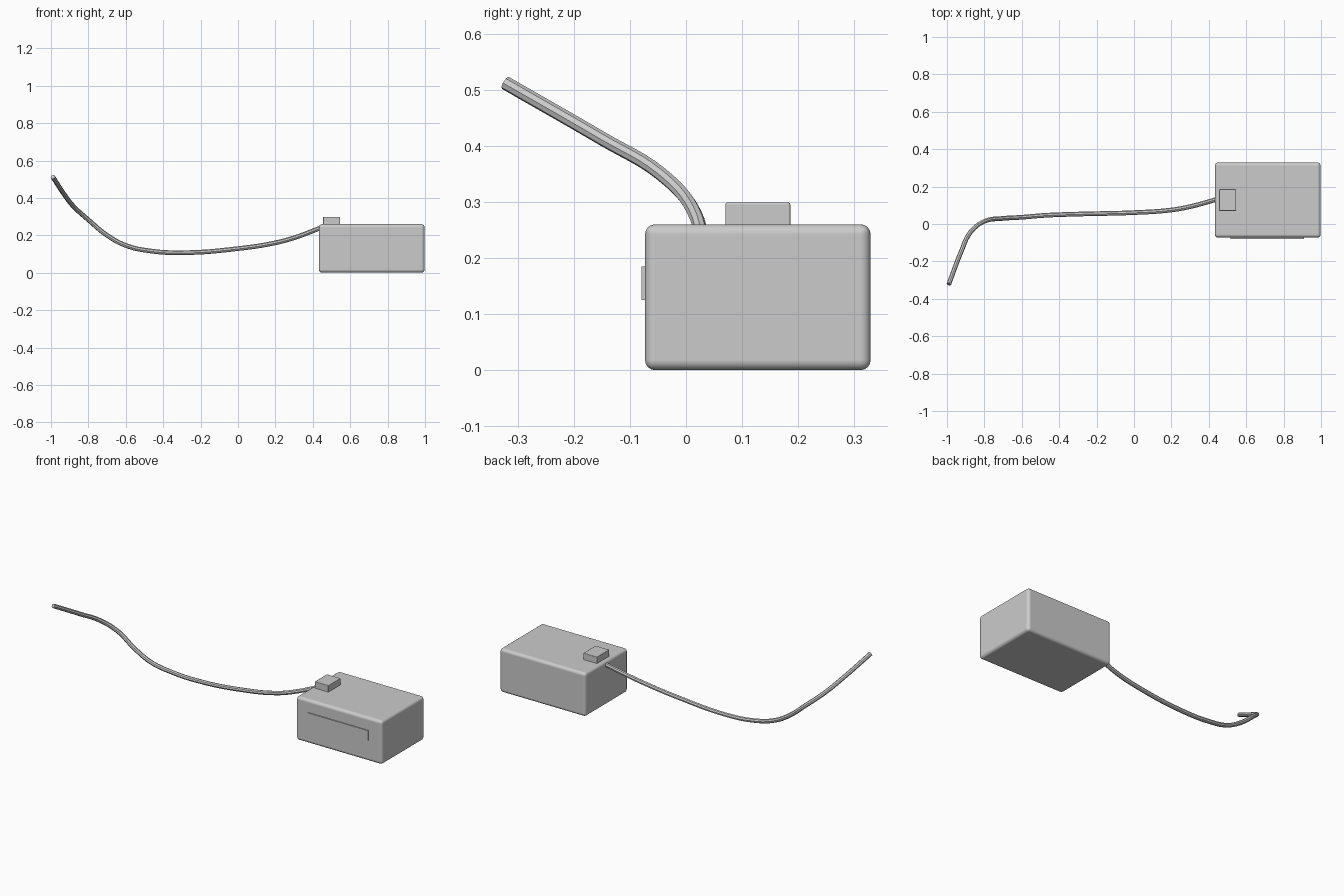
import bpy
from mathutils import Vector

cube = bpy.data.objects.get("Cube")
if cube:
    bpy.data.objects.remove(cube, do_unlink=True)

grey = bpy.data.materials.new("plain grey")
grey.use_nodes = True
colour = (0.6, 0.6, 0.6, 1)
grey.diffuse_color = colour
grey.node_tree.nodes["Principled BSDF"].inputs["Base Color"].default_value = colour


def block(name, low, high, radius=0, segments=4):
    """Box between two corners, with optionally rounded edges."""
    low, high = Vector(low), Vector(high)
    bpy.ops.mesh.primitive_cube_add(size=1, location=(low + high) / 2)
    ob = bpy.context.object
    ob.name = name
    ob.scale = high - low
    bpy.ops.object.transform_apply(location=False, rotation=False, scale=True)
    ob.data.materials.append(grey)
    if radius:
        bpy.ops.object.shade_smooth_by_angle()
        bevel = ob.modifiers.new("rounded edges", 'BEVEL')
        bevel.width = radius
        bevel.segments = segments
        bevel.harden_normals = True
    return ob


# Housing, cable clamp and raised front panel
block("housing", (0.432, -0.073, 0), (0.998, 0.329, 0.26), 0.018)
block("cable_clamp", (0.455, 0.07, 0.25), (0.546, 0.186, 0.299), 0.004, 2)
block("front_panel", (0.515, -0.079, 0.125), (0.91, -0.07, 0.185))

# Cable sweeping from the housing to its free end
path = [(-0.99, -0.322, 0.512), (-0.925, -0.15, 0.413), (-0.875, -0.045, 0.35),
        (-0.8, 0.014, 0.283), (-0.7, 0.03, 0.2), (-0.6, 0.036, 0.146),
        (-0.48, 0.046, 0.118), (-0.3, 0.053, 0.107), (0, 0.061, 0.129),
        (0.2, 0.075, 0.16), (0.3, 0.093, 0.187), (0.46, 0.137, 0.247)]
curve = bpy.data.curves.new("cable", 'CURVE')
curve.dimensions = '3D'
curve.bevel_depth = 0.0125
curve.bevel_resolution = 2
curve.resolution_u = 6
curve.use_fill_caps = True
spline = curve.splines.new('BEZIER')
spline.bezier_points.add(len(path) - 1)
for point, co in zip(spline.bezier_points, path):
    point.co = co
    point.handle_left_type = point.handle_right_type = 'AUTO'
spline.use_smooth = False
curve.materials.append(grey)
cable = bpy.data.objects.new("cable", curve)
bpy.context.collection.objects.link(cable)
bpy.ops.object.select_all(action='DESELECT')
cable.select_set(True)
bpy.context.view_layer.objects.active = cable
bpy.ops.object.convert(target='MESH')
